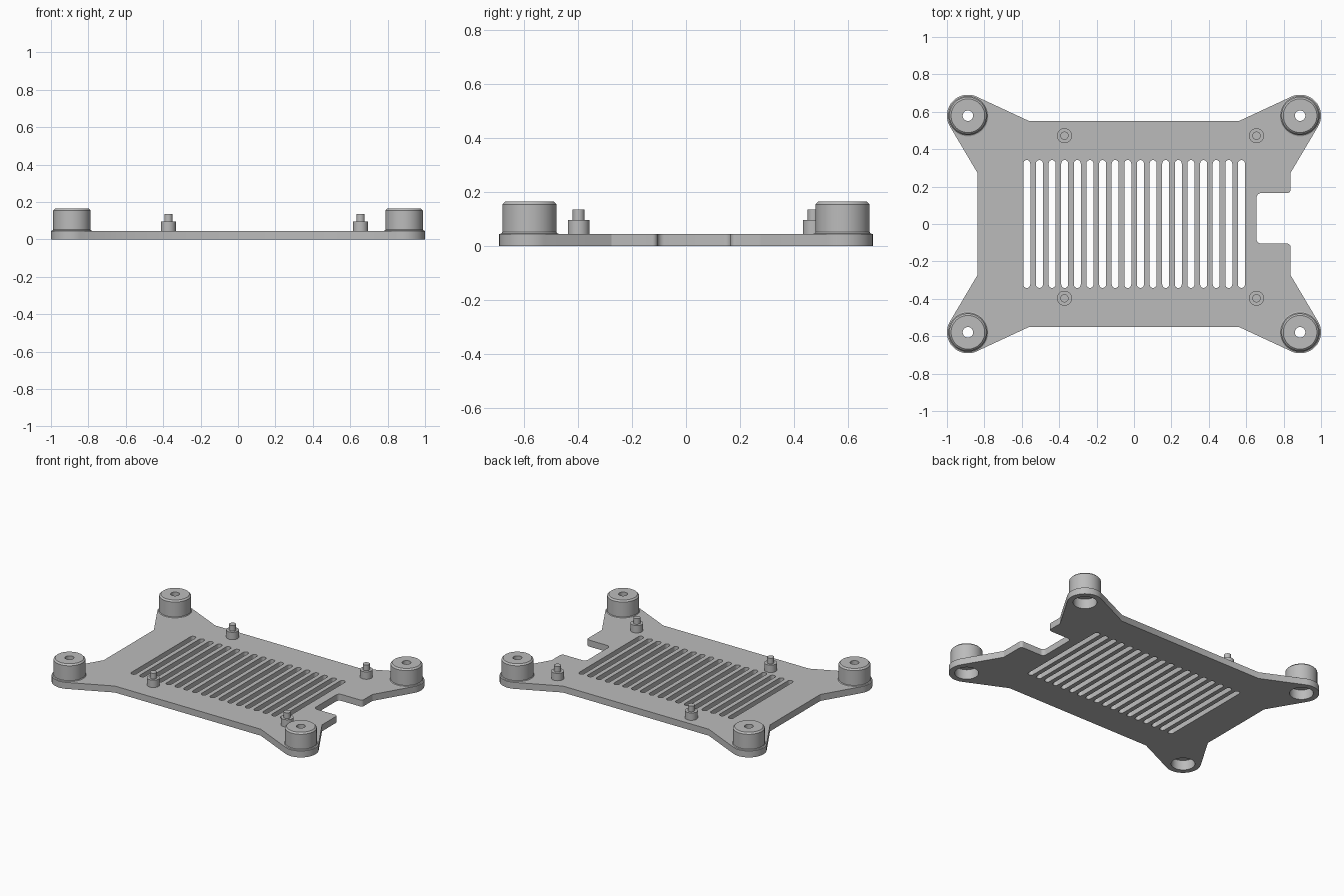
import bpy, bmesh
from math import sin, cos, pi, acos, atan2, hypot, radians

if "Cube" in bpy.data.objects:
    bpy.data.objects.remove(bpy.data.objects["Cube"])

grey = bpy.data.materials.new("grey plastic")
grey.use_nodes = True
colour = (0.5, 0.5, 0.5, 1)
grey.diffuse_color = colour
grey.node_tree.nodes["Principled BSDF"].inputs["Base Color"].default_value = colour

THICK = 0.045
FOOT_X, FOOT_Y, FOOT_R, BORE_R = 0.888, 0.579, 0.112, 0.075
SEGS = 48


def arc(cx, cy, r, a0, a1, n=8):
    """Points on an arc, angles in radians, both ends included."""
    return [(cx + r * cos(a0 + (a1 - a0) * i / n),
             cy + r * sin(a0 + (a1 - a0) * i / n)) for i in range(n + 1)]


def tangent_angle(p, side):
    dx, dy = p[0] - FOOT_X, p[1] - FOOT_Y
    return atan2(dy, dx) + side * acos(FOOT_R / hypot(dx, dy))


def finish(obj):
    obj.data.materials.clear()
    obj.data.materials.append(grey)
    bpy.ops.object.select_all(action='DESELECT')
    obj.select_set(True)
    bpy.context.view_layer.objects.active = obj
    bpy.ops.object.shade_smooth_by_angle(angle=radians(30))


def lathe(name, profile, x, y):
    """Spin an (r, z) profile around a vertical axis."""
    bm = bmesh.new()
    verts = [bm.verts.new((r, 0, z)) for r, z in profile]
    edges = [bm.edges.new(pair) for pair in zip(verts, verts[1:])]
    bmesh.ops.spin(bm, geom=verts + edges, cent=(0, 0, 0), axis=(0, 0, 1),
                   angle=2 * pi, steps=SEGS)
    bmesh.ops.remove_doubles(bm, verts=bm.verts[:], dist=1e-4)
    bmesh.ops.recalc_face_normals(bm, faces=bm.faces[:])
    # an open shell must face outward: its highest flat faces point up
    top = max(bm.faces, key=lambda f: f.calc_center_median().z)
    if top.normal.z < 0:
        bmesh.ops.reverse_faces(bm, faces=bm.faces[:])
    mesh = bpy.data.meshes.new(name)
    bm.to_mesh(mesh)
    bm.free()
    obj = bpy.data.objects.new(name, mesh)
    obj.location = (x, y, 0)
    bpy.context.collection.objects.link(obj)
    finish(obj)


# Plate outline: four mirrored corner lobes, then the notch on the +x side
side_pt, end_pt = (0.838, 0.275), (0.56, 0.55)
lobe = [side_pt]
lobe += arc(FOOT_X, FOOT_Y, FOOT_R, tangent_angle(side_pt, 1),
            tangent_angle(end_pt, -1) % (2 * pi), 20)
lobe.append(end_pt)
outline = []
for sx, sy in ((1, 1), (-1, 1), (-1, -1), (1, -1)):
    pts = [(sx * x, sy * y) for x, y in lobe]
    outline += pts if sx * sy > 0 else pts[::-1]
outline += arc(0.818, -0.125, 0.02, 0, pi / 2)
outline += arc(0.68, -0.08, 0.025, 1.5 * pi, pi)
outline += arc(0.68, 0.14, 0.025, pi, pi / 2)
outline += arc(0.818, 0.185, 0.02, 1.5 * pi, 2 * pi)
loops = [outline]

# Ventilation slots
SLOT_R, SLOT_END = 0.0185, 0.342
for i in range(18):
    x = -0.573 + i * 0.0675
    loops.append(arc(x, SLOT_END - SLOT_R, SLOT_R, 0, pi) +
                 arc(x, SLOT_R - SLOT_END, SLOT_R, pi, 2 * pi))

# Screw recesses under the feet
feet = [(sx * FOOT_X, sy * FOOT_Y) for sx in (-1, 1) for sy in (-1, 1)]
for x, y in feet:
    loops.append(arc(x, y, BORE_R, 0, 2 * pi, SEGS)[:-1])

# Plate: filled flat curve with holes, extruded
curve = bpy.data.curves.new("plate", 'CURVE')
curve.dimensions = '2D'
curve.fill_mode = 'BOTH'
curve.extrude = THICK / 2
for loop in loops:
    spline = curve.splines.new('POLY')
    spline.points.add(len(loop) - 1)
    for point, (x, y) in zip(spline.points, loop):
        point.co = (x, y, 0, 1)
    spline.use_cyclic_u = True
plate = bpy.data.objects.new("plate", curve)
plate.location.z = THICK / 2
bpy.context.collection.objects.link(plate)
bpy.ops.object.select_all(action='DESELECT')
plate.select_set(True)
bpy.context.view_layer.objects.active = plate
bpy.ops.object.convert(target='MESH')
plate = bpy.context.view_layer.objects.active
bm = bmesh.new()
bm.from_mesh(plate.data)
bmesh.ops.remove_doubles(bm, verts=bm.verts[:], dist=1e-4)
bmesh.ops.recalc_face_normals(bm, faces=bm.faces[:])
bm.to_mesh(plate.data)
bm.free()
finish(plate)

# Hollow corner bosses with a chamfered top and a screw hole
boss = [(BORE_R, THICK), (BORE_R, 0.068), (0.028, 0.068), (0.028, 0.165),
        (0.09, 0.165), (0.1, 0.155), (0.1, 0.052), (0.104, 0.047), (0.111, THICK)]
for x, y in feet:
    lathe("corner_boss", boss, x, y)

# Stepped standoff pins
pin = [(0.04, THICK), (0.04, 0.096), (0.022, 0.096), (0.022, 0.135), (0, 0.135)]
for x in (-0.372, 0.655):
    for y in (-0.397, 0.472):
        lathe("standoff_pin", pin, x, y)
